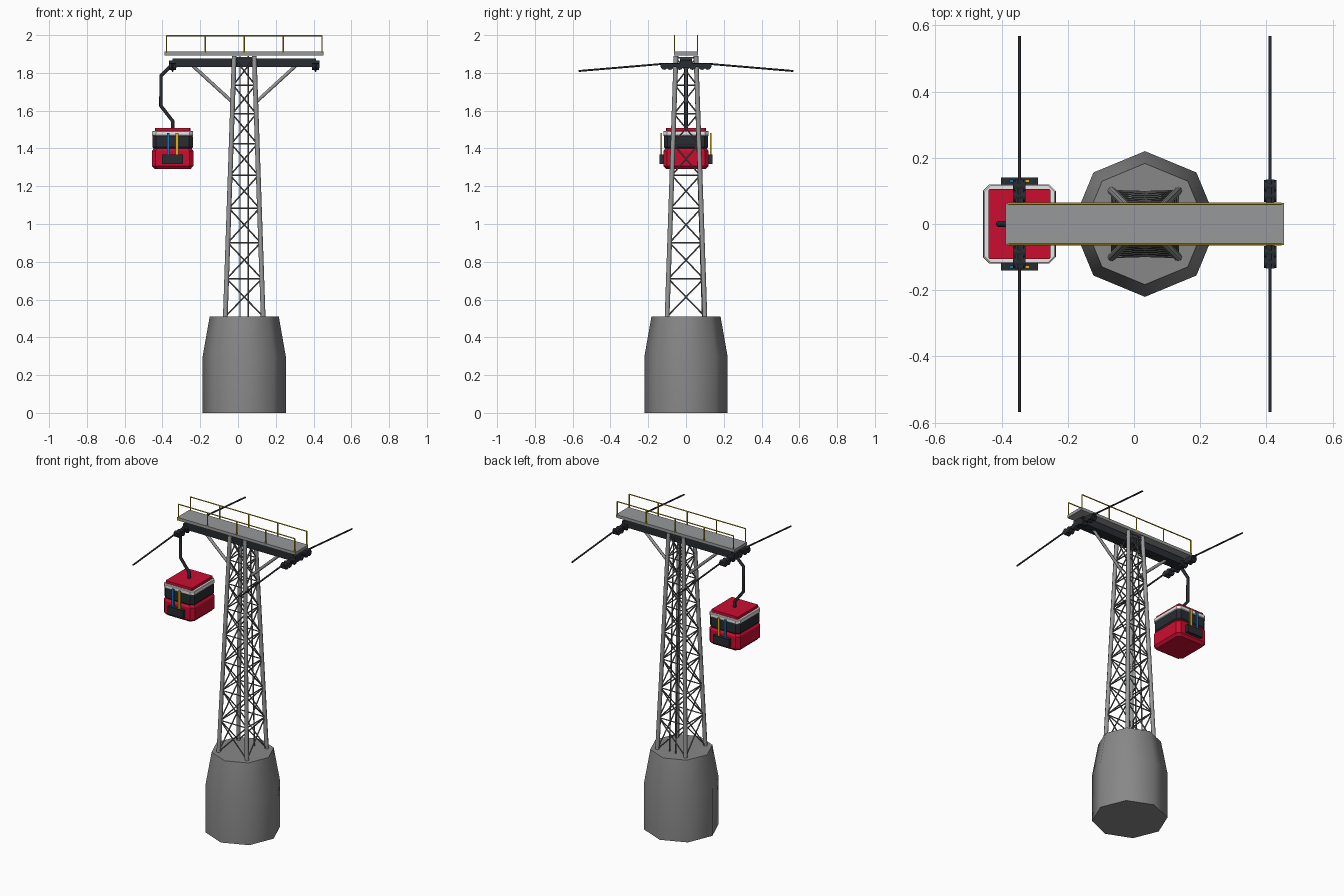
import bpy, bmesh, math
from mathutils import Vector

cube = bpy.data.objects.get("Cube")
if cube:
    bpy.data.objects.remove(cube, do_unlink=True)


def material(name, r, g, b):
    m = bpy.data.materials.new(name)
    m.use_nodes = True
    m.diffuse_color = (r, g, b, 1)
    bsdf = next(n for n in m.node_tree.nodes if n.type == 'BSDF_PRINCIPLED')
    bsdf.inputs["Base Color"].default_value = (r, g, b, 1)
    return m


CONCRETE = material("concrete grey", .245, .245, .245)
STEEL = material("steel grey", .31, .315, .32)
DARK = material("dark metal", .021, .025, .031)
BRACE = material("brace grey", .15, .15, .155)
RED = material("cabin red", .6, .004, .03)
WHITE = material("trim white", .8, .8, .8)
BLUE = material("ski blue", .01, .17, .5)
YELLOW = material("ski yellow", .75, .45, .01)
RAIL = material("railing yellow", .6, .41, .01)


def finish(obj, mat, angle=None):
    obj.data.materials.append(mat)
    if angle:
        bpy.ops.object.select_all(action='DESELECT')
        obj.select_set(True)
        bpy.context.view_layer.objects.active = obj
        bpy.ops.object.shade_smooth_by_angle(angle=math.radians(angle))
    return obj


def mesh_object(name, bm, mat, angle=None):
    me = bpy.data.meshes.new(name)
    bm.to_mesh(me)
    bm.free()
    obj = bpy.data.objects.new(name, me)
    bpy.context.collection.objects.link(obj)
    return finish(obj, mat, angle)


def box(name, x, y, z, mat):
    """Box from three (low, high) ranges."""
    bm = bmesh.new()
    bmesh.ops.create_cube(bm, size=1)
    for v in bm.verts:
        v.co = [(lo + hi) / 2 + c * (hi - lo) for c, (lo, hi) in zip(v.co, (x, y, z))]
    return mesh_object(name, bm, mat)


def stack(name, outlines, mat, angle=None):
    """Closed solid through eight-sided outlines, bottom to top."""
    bm = bmesh.new()
    rings = [[bm.verts.new(p) for p in outline] for outline in outlines]
    for low, high in zip(rings, rings[1:]):
        for i in range(8):
            j = (i + 1) % 8
            bm.faces.new((low[i], low[j], high[j], high[i]))
    bm.faces.new(rings[0][::-1])
    bm.faces.new(rings[-1])
    return mesh_object(name, bm, mat, angle)


def rods(name, pairs, radius, mat, sides=8):
    """One mesh holding a round bar for each pair of end points."""
    bm = bmesh.new()
    for a, b in pairs:
        a, b = Vector(a), Vector(b)
        new = bmesh.ops.create_cone(bm, cap_ends=True, segments=sides, radius1=radius,
                                    radius2=radius, depth=(b - a).length)["verts"]
        turn = (b - a).to_track_quat('Z', 'Y')
        for v in new:
            v.co = turn @ v.co + (a + b) / 2
    return mesh_object(name, bm, mat, 50)


def tube(name, points, radius, mat):
    cu = bpy.data.curves.new(name, 'CURVE')
    cu.dimensions = '3D'
    cu.bevel_depth = radius
    cu.bevel_resolution = 2
    cu.use_fill_caps = True
    sp = cu.splines.new('POLY')
    sp.points.add(len(points) - 1)
    for p, co in zip(sp.points, points):
        p.co = (*co, 1)
    obj = bpy.data.objects.new(name, cu)
    bpy.context.collection.objects.link(obj)
    cu.materials.append(mat)


CX = .033           # tower axis
Z0, Z1 = .51, 1.89  # tower foot and head

# Eight-sided concrete footing with a tapered shoulder
stack("footing", [[(CX + r * math.cos(i * math.pi / 4), r * math.sin(i * math.pi / 4), z)
                   for i in range(8)] for r, z in ((.22, 0), (.22, .3), (.183, Z0))],
      CONCRETE, 50)


# Lattice tower: legs, ring bars and cross bracing
def corner(i, z):
    w = .1 + (.053 - .1) * (z - Z0) / (Z1 - Z0)
    sx, sy = ((-1, -1), (1, -1), (1, 1), (-1, 1))[i % 4]
    return (CX + sx * w, sy * w, z)


levels, step = [Z0], .2
for _ in range(8):
    levels.append(min(levels[-1] + step, Z1))
    step *= .955
rods("tower_legs", [(corner(i, Z0 - .01), corner(i, Z1)) for i in range(4)], .0125, STEEL)
braces = []
for low, high in zip(levels, levels[1:]):
    for i in range(4):
        braces += [(corner(i, low), corner(i + 1, high)),
                   (corner(i + 1, low), corner(i, high)),
                   (corner(i, high), corner(i + 1, high))]
rods("tower_braces", braces, .0039, BRACE, 6)
rods("ladder_rails", [((CX + s * .022, .088, Z0), (CX + s * .022, .045, Z1)) for s in (-1, 1)],
     .004, BRACE, 6)

# Cross beam and its diagonal struts
box("cross_beam", (-.347, .413), (-.033, .033), (1.832, 1.877), DARK)
rods("beam_struts", [((CX + s * .062, 0, 1.645), (CX + s * .275, 0, 1.84)) for s in (-1, 1)],
     .009, STEEL)

# Service platform with railings
box("platform", (-.388, .453), (-.063, .063), (1.893, 1.912), STEEL)
for side, y in (("front", -.061), ("back", .061)):
    posts = [CX + i * .206 for i in range(-2, 3)]
    bars = [((x, y, 1.905), (x, y, 1.997)) for x in posts]
    bars.append(((posts[0], y, 1.997), (posts[-1], y, 1.997)))
    rods(side + "_railing", bars, .0038, RAIL, 6)

# Pulley trains and cables on both ends of the beam
for side, x in (("right", -.346), ("left", .411)):
    rods(side + "_pulleys", [((x - .019, y, 1.834), (x + .019, y, 1.834))
                             for y in (-.115, -.085, -.035, .035, .085, .115)], .018, DARK, 12)
    box(side + "_pulley_frame", (x - .013, x + .013), (-.135, .135), (1.832, 1.85), DARK)
    box(side + "_beam_head", (x - .02, x + .02), (-.033, .033), (1.825, 1.866), DARK)
    tube(side + "_cable", [(x, -.568, 1.81), (x, -.13, 1.847), (x, .13, 1.847), (x, .568, 1.81)],
         .005, DARK)

# Cabin hanger
GX = -.346
tube("hanger", [(GX, 0, 1.845), (GX - .062, 0, 1.785), (GX - .062, 0, 1.625),
                (GX, 0, 1.545), (GX, 0, 1.5)], .0095, DARK)


# Cabin in stacked bands with cut corners; each profile step is (height, inset)
def band(name, hx, hy, cut, profile, mat):
    outlines = []
    for z, inset in profile:
        a, b = hx - inset, hy - inset
        outlines.append([(GX + px, py, z) for px, py in (
            (a, cut - b), (a, b - cut), (a - cut, b), (cut - a, b),
            (-a, b - cut), (-a, cut - b), (cut - a, -b), (a - cut, -b))])
    stack(name, outlines, mat)


band("cabin_body", .11, .12, .02,
     ((1.292, .014), (1.308, 0), (1.386, 0), (1.402, .011)), RED)
band("cabin_windows", .107, .117, .02,
     ((1.392, .012), (1.407, 0), (1.462, 0), (1.476, .006)), DARK)
band("cabin_trim", .109, .12, .02, ((1.466, .003), (1.47, 0), (1.489, 0), (1.492, .003)), WHITE)
band("cabin_roof", .094, .105, .004, ((1.485, 0), (1.509, 0)), RED)

# Ski racks with a pair of skis at the front and back
for side, s in (("front", -1), ("back", 1)):
    def across(a, b):
        return tuple(sorted((s * a, s * b)))
    box(side + "_ski_rack", (GX - .056, GX + .056), across(.115, .141), (1.318, 1.368), DARK)
    for color, dx, mat in (("blue", -.023, BLUE), ("yellow", .023, YELLOW)):
        box(f"{side}_{color}_ski", (GX + dx - .007, GX + dx + .007), across(.126, .134),
            (1.36, 1.483), mat)
